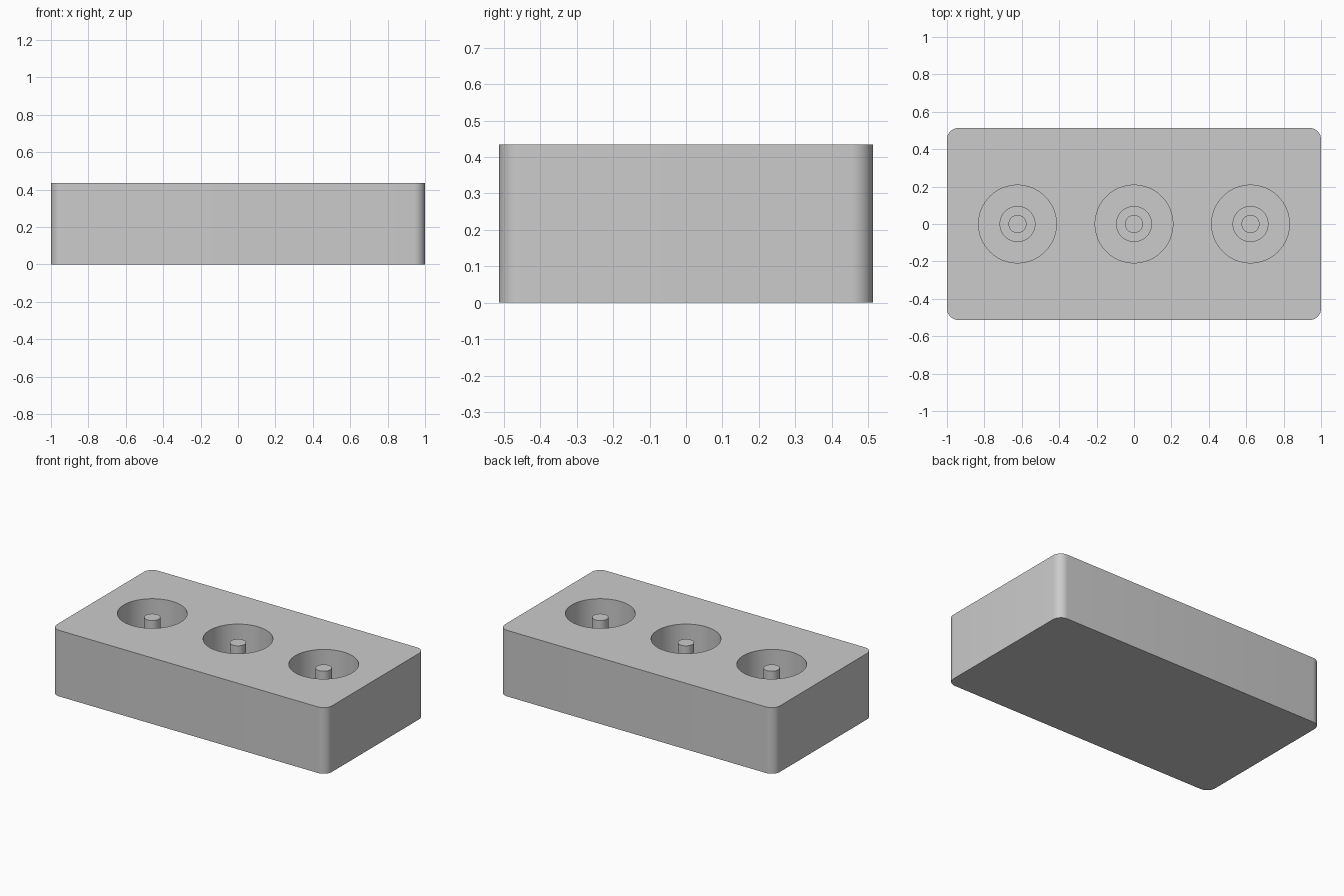
import bpy, bmesh, math
from mathutils import Matrix, Vector

if "Cube" in bpy.data.objects:
    bpy.data.objects.remove(bpy.data.objects["Cube"])

LENGTH, DEPTH, HEIGHT = 2.0, 1.026, 0.434
CORNER = 0.06
WELL_X = (-0.623, 0.0, 0.623)

grey = bpy.data.materials.new("grey")
grey.diffuse_color = (0.6, 0.6, 0.6, 1)
grey.use_nodes = True
grey.node_tree.nodes["Principled BSDF"].inputs["Base Color"].default_value = grey.diffuse_color


def add_object(name, bm):
    bmesh.ops.recalc_face_normals(bm, faces=bm.faces)
    mesh = bpy.data.meshes.new(name)
    bm.to_mesh(mesh)
    bm.free()
    mesh.materials.append(grey)
    obj = bpy.data.objects.new(name, mesh)
    bpy.context.collection.objects.link(obj)
    return obj


# Block: cuboid with rounded vertical corners
bm = bmesh.new()
bmesh.ops.create_cube(bm, size=1, matrix=Matrix.Translation((0, 0, HEIGHT / 2))
                      @ Matrix.Diagonal((LENGTH, DEPTH, HEIGHT, 1)))
upright = [e for e in bm.edges if abs(e.verts[0].co.z - e.verts[1].co.z) > 0.1]
bmesh.ops.bevel(bm, geom=upright, offset=CORNER, segments=10, profile=0.5,
                affect='EDGES')
block = add_object("block", bm)

# Wells: a turned cutter that leaves a stepped peg standing in each round hole
PIN_TOP, BOSS_TOP, FLOOR, ABOVE = 0.41, 0.12, 0.08, HEIGHT + 0.1
profile = [(0, PIN_TOP), (0.048, PIN_TOP), (0.048, BOSS_TOP), (0.096, BOSS_TOP),
           (0.096, FLOOR), (0.208, FLOOR), (0.208, ABOVE), (0, ABOVE)]
bm = bmesh.new()
for x in WELL_X:
    verts = [bm.verts.new((x + r, 0, z)) for r, z in profile]
    edges = [bm.edges.new(pair) for pair in zip(verts, verts[1:])]
    bmesh.ops.spin(bm, geom=verts + edges, cent=Vector((x, 0, 0)), axis=(0, 0, 1),
                   angle=math.tau, steps=64)
bmesh.ops.remove_doubles(bm, verts=bm.verts, dist=1e-4)
cutter = add_object("well_cutter", bm)
cutter.hide_render = True

# Cut the wells, then smooth the curved walls
cut = block.modifiers.new("wells", 'BOOLEAN')
cut.operation = 'DIFFERENCE'
cut.solver = 'EXACT'
cut.object = cutter
bpy.context.view_layer.objects.active = block
block.select_set(True)
bpy.ops.object.modifier_apply(modifier=cut.name)
bpy.data.objects.remove(cutter)
bpy.ops.object.shade_smooth_by_angle(angle=math.radians(30))
